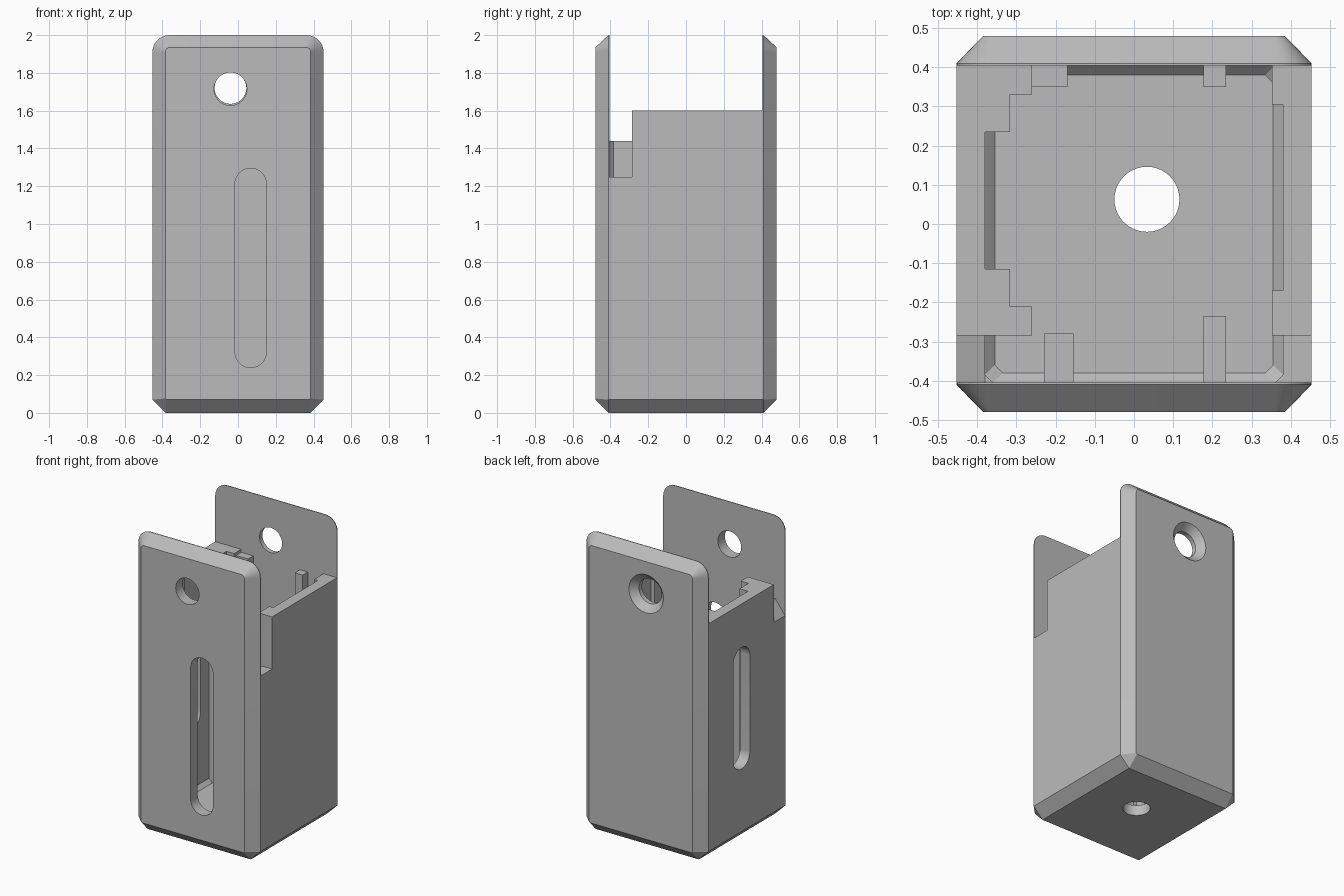
import bpy, bmesh, math

old = bpy.data.objects.get("Cube")
if old:
    bpy.data.objects.remove(old, do_unlink=True)

grey = bpy.data.materials.new("plain_grey")
grey.use_nodes = True
grey.diffuse_color = (0.5, 0.5, 0.5, 1)
grey.node_tree.nodes["Principled BSDF"].inputs["Base Color"].default_value = (0.5, 0.5, 0.5, 1)

W, WALL, INNER_X, INNER_Y = 0.453, 0.41, 0.38, 0.405
RIM, FLOOR = 1.6, 0.07


def loft(name, rings):
    """Closed solid skinned through rings of equal point count."""
    bm = bmesh.new()
    loops = [[bm.verts.new(p) for p in ring] for ring in rings]
    n = len(loops[0])
    for a, b in zip(loops, loops[1:]):
        for i in range(n):
            j = (i + 1) % n
            bm.faces.new((a[i], a[j], b[j], b[i]))
    bm.faces.new(loops[0])
    bm.faces.new(loops[-1])
    bmesh.ops.recalc_face_normals(bm, faces=bm.faces)
    mesh = bpy.data.meshes.new(name)
    bm.to_mesh(mesh)
    bm.free()
    obj = bpy.data.objects.new(name, mesh)
    bpy.context.collection.objects.link(obj)
    mesh.materials.append(grey)
    return obj


def block(name, x0, x1, y0, y1, z0, z1):
    outline = [(x0, y0), (x1, y0), (x1, y1), (x0, y1)]
    return loft(name, [[(x, y, z) for x, y in outline] for z in (z0, z1)])


def oval(u, low, high, r, steps=20):
    """Round-ended slot outline; low == high gives a circle."""
    pts = []
    for start, v in ((0, high), (math.pi, low)):
        for i in range(steps + (low != high)):
            a = start + math.pi * i / steps
            pts.append((u + r * math.cos(a), v + r * math.sin(a)))
    return pts


def along_y(outline, y):
    return [(x, y, z) for x, z in outline]


def panel_outline(half, bottom, top, cut, radius):
    """Rectangle in x and z with cut lower and rounded upper corners."""
    right = [(half - cut, bottom), (half, bottom + cut)]
    for i in range(9):
        a = math.pi / 2 * i / 8
        right.append((half - radius + radius * math.cos(a), top - radius + radius * math.sin(a)))
    return right + [(-x, z) for x, z in reversed(right)]


# Outer body with bevelled front, back and bottom
small = panel_outline(0.385, 0.07, 1.935, 0.006, 0.025)
large = panel_outline(W, 0, 2, 0.07, 0.09)
body = loft("body", [along_y(small, -0.48), along_y(large, -WALL),
                     along_y(large, WALL), along_y(small, 0.48)])

# Cutters: cavity, side openings, notches
def inner_ring(inset, z):
    x, y, c = INNER_X - inset, INNER_Y - inset, 0.02
    return [(x - c, -y, z), (x, c - y, z), (x, y - c, z), (x - c, y, z),
            (c - x, y, z), (-x, y - c, z), (-x, c - y, z), (c - x, -y, z)]


cutters = [
    loft("cavity_cutter", [inner_ring(0.025, FLOOR), inner_ring(0, FLOOR + 0.025), inner_ring(0, 1.7)]),
    block("opening_cutter", -0.6, 0.6, -INNER_Y, INNER_Y, RIM, 2.2),
    block("left_notch_cutter", 0.33, 0.6, -INNER_Y, -0.285, 1.25, 1.7),
]
notch = [(-0.5, 1.284), (-INNER_X, 1.44), (-0.3, 1.44), (-0.3, 1.7), (-0.5, 1.7)]
cutters.append(loft("right_notch_cutter", [along_y(notch, -INNER_Y), along_y(notch, -0.285)]))

# Cutters: holes and slots
front_hole = oval(-0.04, 1.715, 1.715, 0.087)
front_slot = oval(0.067, 0.323, 1.212, 0.083)
cutters.append(loft("front_hole_cutter", [along_y(front_hole, y) for y in (-0.6, -0.3)]))
cutters.append(loft("front_slot_cutter", [along_y(front_slot, y) for y in (-0.6, -0.39)]))
sink = [(0.3, 0.084), (0.436, 0.084), (0.48, 0.128), (0.55, 0.128)]
cutters.append(loft("back_hole_cutter", [along_y(oval(-0.04, 1.72, 1.72, r), y) for y, r in sink]))
side_slot = oval(0.057, 0.58, 1.22, 0.088)
cutters.append(loft("side_slot_cutter", [[(x, y, z) for y, z in side_slot] for x in (-0.6, -0.35)]))
floor_hole = oval(0.033, 0.063, 0.063, 0.083)
cutters.append(loft("floor_hole_cutter", [[(x, y, z) for x, y in floor_hole] for z in (-0.1, 0.15)]))

for cutter in cutters:
    mod = body.modifiers.new(cutter.name, "BOOLEAN")
    mod.operation = "DIFFERENCE"
    mod.solver = "EXACT"
    mod.object = cutter
bpy.context.view_layer.update()
done = bpy.data.meshes.new_from_object(body.evaluated_get(bpy.context.evaluated_depsgraph_get()))
body.modifiers.clear()
body.data = done
for cutter in cutters:
    bpy.data.objects.remove(cutter, do_unlink=True)

# Inner ribs, sunk slightly into the walls
E = 0.01
ribs = {
    "right_back_rib": (-INNER_X - E, -0.317, 0.235, INNER_Y, RIM),
    "right_back_rib_foot": (-0.32, -0.26, 0.33, INNER_Y + E, RIM),
    "right_front_rib": (-INNER_X - E, -0.317, -0.285, -0.115, RIM),
    "right_front_rib_foot": (-0.32, -0.26, -0.285, -0.21, RIM),
    "left_back_pad": (0.352, INNER_X + E, 0.305, INNER_Y, RIM),
    "left_front_pad": (0.352, INNER_X + E, -0.285, -0.17, RIM),
    "back_rib_wide": (-0.277, -0.17, 0.35, INNER_Y + E, RIM - 0.02),
    "back_rib_narrow": (0.177, 0.235, 0.35, INNER_Y + E, RIM - 0.02),
    "front_rib_wide": (-0.23, -0.155, -INNER_Y - E, -0.28, 1.25),
    "front_rib_narrow": (0.177, 0.235, -INNER_Y - E, -0.235, 1.25),
}
for name, (x0, x1, y0, y1, top) in ribs.items():
    block(name, x0, x1, y0, y1, FLOOR - E, top)

# Smooth round edges, keep the corners sharp
bpy.ops.object.select_all(action="DESELECT")
body.select_set(True)
bpy.context.view_layer.objects.active = body
bpy.ops.object.shade_smooth_by_angle(angle=math.radians(25))
